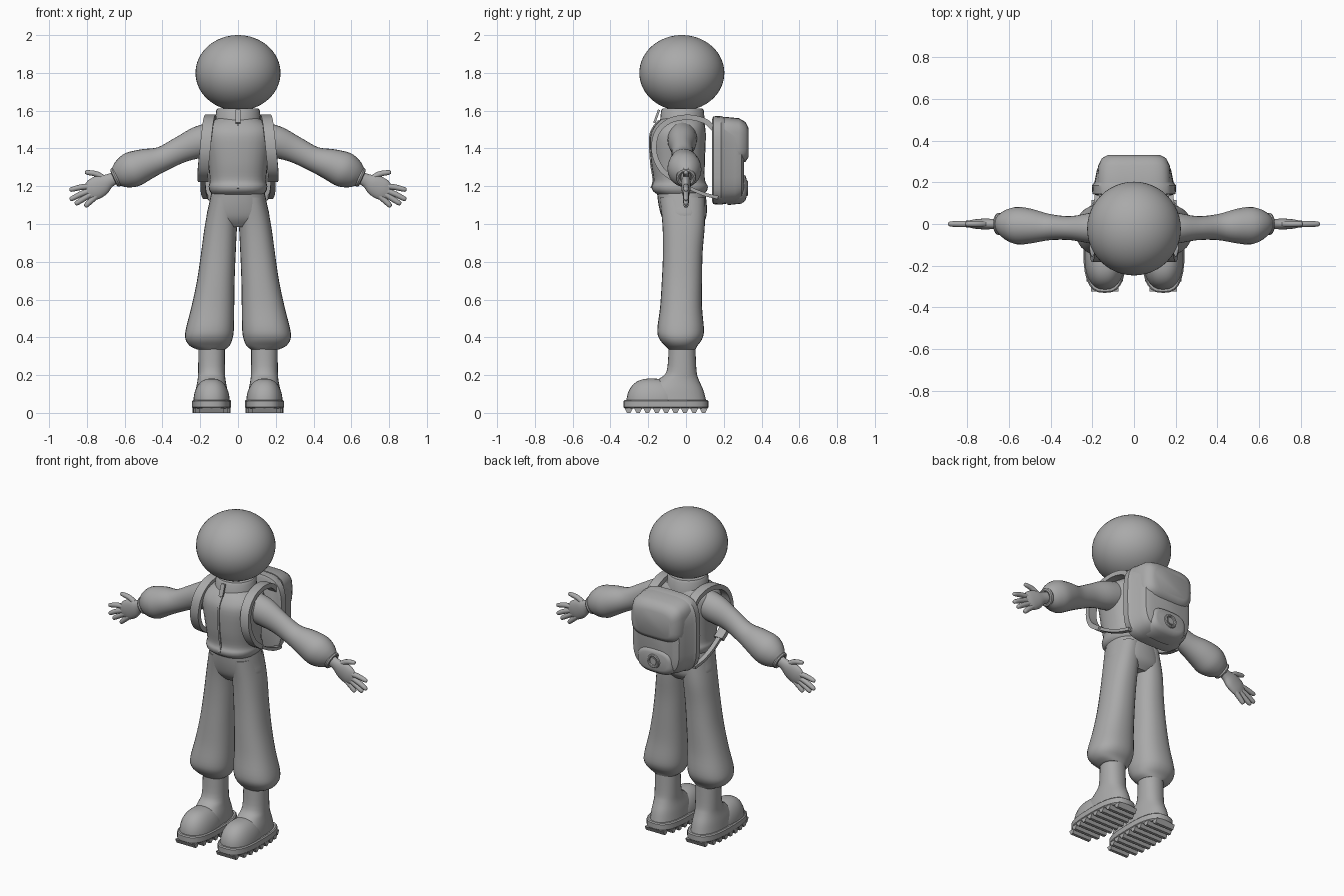
import bpy, bmesh, math
from mathutils import Vector as V

cube = bpy.data.objects.get("Cube")
if cube:
    bpy.data.objects.remove(cube, do_unlink=True)

mat = bpy.data.materials.new("plain grey")
mat.use_nodes = True
GREY = (0.4, 0.4, 0.4, 1)
mat.diffuse_color = GREY
mat.node_tree.nodes["Principled BSDF"].inputs["Base Color"].default_value = GREY
X, Y, Z = V((1, 0, 0)), V((0, 1, 0)), V((0, 0, 1))


def finish(name, bm, angle=40):
    bmesh.ops.recalc_face_normals(bm, faces=bm.faces)
    me = bpy.data.meshes.new(name)
    bm.to_mesh(me)
    bm.free()
    me.materials.append(mat)
    ob = bpy.data.objects.new(name, me)
    bpy.context.collection.objects.link(ob)
    bpy.ops.object.select_all(action='DESELECT')
    ob.select_set(True)
    bpy.context.view_layer.objects.active = ob
    bpy.ops.object.shade_smooth_by_angle(angle=math.radians(angle))
    return ob


def spline(rows, n):
    # Catmull-Rom through rows of numbers
    if n < 2:
        return [list(r) for r in rows]
    pts = [rows[0]] + list(rows) + [rows[-1]]
    out = []
    for a, b, c, d in zip(pts, pts[1:], pts[2:], pts[3:]):
        for k in range(n):
            t = k / n
            out.append([q + t / 2 * (r - p + t * (2 * p - 5 * q + 4 * r - s + t * (3 * (q - r) + s - p)))
                        for p, q, r, s in zip(a, b, c, d)])
    return out + [list(rows[-1])]


def oval(c, u, v, power=2, sides=28):
    pts = []
    for k in range(sides):
        a = 2 * math.pi * k / sides
        ca, sa = math.cos(a), math.sin(a)
        pts.append(c + u * math.copysign(abs(ca) ** (2 / power), ca)
                   + v * math.copysign(abs(sa) ** (2 / power), sa))
    return pts


def loft(name, rings, angle=40):
    bm = bmesh.new()
    loops = [[bm.verts.new(p) for p in r] for r in rings]
    n = len(loops[0])
    for a, b in zip(loops, loops[1:]):
        for k in range(n):
            bm.faces.new((a[k], a[(k + 1) % n], b[(k + 1) % n], b[k]))
    bm.faces.new(loops[0])
    bm.faces.new(loops[-1])
    return finish(name, bm, angle)


def upright(name, rows, power=2, n=4, side=1):
    # rows: z, x min, x max, y min, y max
    return loft(name, [oval(V((side * (a + b) / 2, (c + d) / 2, z)), X * (b - a) / 2, Y * (d - c) / 2, power)
                       for z, a, b, c, d in spline(rows, n)])


def slab(name, rows, power=4, n=1):
    # rows: y, half width, z min, z max
    return loft(name, [oval(V((0, y, (a + b) / 2)), X * w, Z * (b - a) / 2, power, 40)
                       for y, w, a, b in spline(rows, n)], 35)


def limb(name, rows, side, n=4, sides=24):
    # rows: x, y, z, radius in the xz plane, radius in y
    rows = spline(rows, n)
    rings = []
    for i, (x, y, z, r, ry) in enumerate(rows):
        p, q = rows[max(i - 1, 0)], rows[min(i + 1, len(rows) - 1)]
        t = V((side * (q[0] - p[0]), 0, q[2] - p[2])).normalized()
        rings.append(oval(V((side * x, y, z)), t.cross(Y) * r, Y * ry, 2, sides))
    return loft(name, rings)


def ribbon(name, path, w, t, side=1, n=6):
    pts = [V((side * x, y, z)) for x, y, z in spline(path, n)]
    rings = []
    for i, p in enumerate(pts):
        d = pts[min(i + 1, len(pts) - 1)] - pts[max(i - 1, 0)]
        d.x = 0
        nrm = d.normalized().cross(X) * t
        rings.append([p + X * w + nrm, p - X * w + nrm, p - X * w - nrm, p + X * w - nrm])
    return loft(name, rings, 35)


def torus(name, c, axis, R, r):
    u = axis.orthogonal().normalized()
    v = axis.cross(u).normalized()
    bm = bmesh.new()
    loops = []
    for i in range(28):
        a = 2 * math.pi * i / 28
        d = u * math.cos(a) + v * math.sin(a)
        loops.append([bm.verts.new(p) for p in oval(c + d * R, d * r, axis.normalized() * r, 2, 8)])
    for i in range(28):
        a, b = loops[i], loops[(i + 1) % 28]
        for k in range(8):
            bm.faces.new((a[k], a[(k + 1) % 8], b[(k + 1) % 8], b[k]))
    return finish(name, bm)


# Head
bm = bmesh.new()
bmesh.ops.create_uvsphere(bm, u_segments=48, v_segments=32, radius=1)
for v in bm.verts:
    v.co = V((v.co.x * .225, v.co.y * .225 - .022, v.co.z * .2 + 1.8))
finish("head", bm)

# Jacket, collar and zip
upright("jacket", [(1.155, -.135, .135, -.15, .09), (1.175, -.15, .15, -.175, .11),
                   (1.2, -.155, .155, -.182, .115), (1.235, -.15, .15, -.172, .1),
                   (1.33, -.16, .16, -.185, .1), (1.46, -.18, .18, -.19, .105),
                   (1.52, -.165, .165, -.165, .1), (1.56, -.11, .11, -.125, .085)], 2.4)
upright("collar", [(1.52, -.122, .122, -.14, .1), (1.6, -.116, .116, -.132, .095),
                   (1.612, -.108, .108, -.124, .087)], 2, 1)
ribbon("zip", [(0, -.184, 1.19), (0, -.174, 1.235), (0, -.187, 1.33), (0, -.192, 1.46),
               (0, -.168, 1.52), (0, -.14, 1.55)], .006, .004)
ribbon("zip_pull", [(0, -.168, 1.535), (0, -.155, 1.57), (0, -.143, 1.605)], .013, .006)

# Trouser seat
upright("trouser_seat", [(1.18, -.138, .138, -.155, .1), (1.1, -.155, .155, -.145, .11),
                         (1.03, -.163, .163, -.125, .105), (.985, -.1, .1, -.09, .07)], 2.4)

for s, tag in ((1, "left"), (-1, "right")):
    # Trouser leg
    upright(tag + "_trouser_leg",
            [(1.14, -.01, .145, -.14, .1), (1.0, .004, .174, -.125, .1), (.85, .012, .195, -.122, .088),
             (.7, .018, .217, -.128, .085), (.56, .02, .247, -.137, .085), (.44, .022, .277, -.152, .095),
             (.39, .03, .278, -.14, .085), (.355, .045, .255, -.11, .06), (.335, .07, .215, -.09, .05)], 2.3, 4, s)
    # Boot
    upright(tag + "_boot_shaft",
            [(.06, .05, .23, -.24, .108), (.12, .056, .224, -.22, .092), (.175, .066, .214, -.15, .068),
             (.22, .069, .211, -.103, .056), (.34, .07, .21, -.092, .05)], 2.2, 4, s)
    toe = []
    for k in range(11):
        a = math.pi / 2 * k / 10.5
        f = math.cos(a) ** .8
        toe.append((.06 + .122 * math.sin(a), .14 - .096 * f, .14 + .096 * f, -.185 - .13 * f, -.185 + .17 * f))
    upright(tag + "_boot_toe", toe, 2.3, 1, s)
    upright(tag + "_sole", [(.022, .045, .235, -.322, .11), (.03, .036, .244, -.331, .118),
                            (.062, .036, .244, -.331, .118), (.068, .042, .238, -.325, .112)], 2.8, 1, s)
    # Tread bars
    bm = bmesh.new()
    for k in range(9):
        y = -.303 + k * .0495
        w = .1 * (1 - abs((y + .106) / .225) ** 2.8) ** (1 / 2.8)
        ends = [[bm.verts.new((s * .14 + e * w, y + dy, z))
                 for dy, z in ((-.022, .026), (-.009, 0), (.009, 0), (.022, .026))] for e in (-1, 1)]
        for i in range(4):
            j = (i + 1) % 4
            bm.faces.new((ends[0][i], ends[0][j], ends[1][j], ends[1][i]))
        bm.faces.new(ends[0])
        bm.faces.new(ends[1])
    finish(tag + "_tread", bm, 20)

    # Sleeve and cuff
    limb(tag + "_sleeve",
         [(.1, -.02, 1.46, .085, .08), (.2, -.02, 1.435, .085, .075), (.3, -.02, 1.395, .07, .058),
          (.4, -.015, 1.345, .066, .062), (.49, -.01, 1.315, .084, .082), (.56, -.008, 1.288, .094, .09),
          (.612, -.004, 1.265, .078, .072), (.645, 0, 1.25, .052, .046)], s)
    torus(tag + "_cuff", V((s * .648, 0, 1.247)), V((s * .9, 0, -.4)), .042, .012)
    # Hand
    limb(tag + "_palm",
         [(.63, 0, 1.253, .034, .028), (.68, 0, 1.23, .036, .025), (.72, 0, 1.208, .055, .026),
          (.765, 0, 1.182, .057, .022), (.795, 0, 1.166, .042, .014)], s)
    fingers = {"thumb": (.7, 1.232, .745, 1.263, .81, 1.275), "index": (.77, 1.2, .83, 1.195, .892, 1.18),
               "middle": (.775, 1.18, .835, 1.157, .89, 1.128), "ring": (.77, 1.163, .82, 1.132, .862, 1.105),
               "little": (.75, 1.148, .785, 1.117, .81, 1.092)}
    for f, (ax, az, bx, bz, cx, cz) in fingers.items():
        limb(f"{tag}_{f}", [(ax, 0, az, .016, .016), (bx, 0, bz, .015, .015),
                            (cx - (cx - bx) * .15, 0, cz - (cz - bz) * .15, .012, .012),
                            (cx, 0, cz, .004, .004)], s, 3, 12)

    # Shoulder strap
    ribbon(tag + "_strap", [(.14, .15, 1.5), (.14, .1, 1.545), (.145, .01, 1.565), (.155, -.09, 1.545),
                            (.165, -.155, 1.48), (.176, -.168, 1.38), (.185, -.13, 1.29),
                            (.185, -.06, 1.235)], .028, .014, s)
    ribbon(tag + "_lower_strap", [(.185, -.08, 1.25), (.185, 0, 1.2), (.18, .09, 1.16), (.17, .17, 1.14)],
           .014, .009, s)

# Backpack body, flap, pocket and button
slab("backpack", [(.138, .18, 1.12, 1.555), (.145, .2, 1.105, 1.57), (.185, .202, 1.102, 1.572),
                  (.2, .19, 1.106, 1.566), (.26, .178, 1.112, 1.558), (.295, .16, 1.13, 1.54),
                  (.308, .13, 1.16, 1.51)])
slab("backpack_flap", [(.2, .178, 1.31, 1.568), (.28, .172, 1.315, 1.56), (.315, .155, 1.33, 1.54),
                       (.332, .125, 1.355, 1.505)], 4)
slab("backpack_pocket", [(.22, .135, 1.1, 1.278), (.295, .125, 1.108, 1.27), (.315, .11, 1.125, 1.255),
                         (.32, .095, 1.14, 1.24)], 3)
torus("pocket_ring", V((0, .32, 1.19)), Y, .034, .009)
slab("pocket_button", [(.31, .022, 1.168, 1.212), (.325, .02, 1.17, 1.21)], 2)
